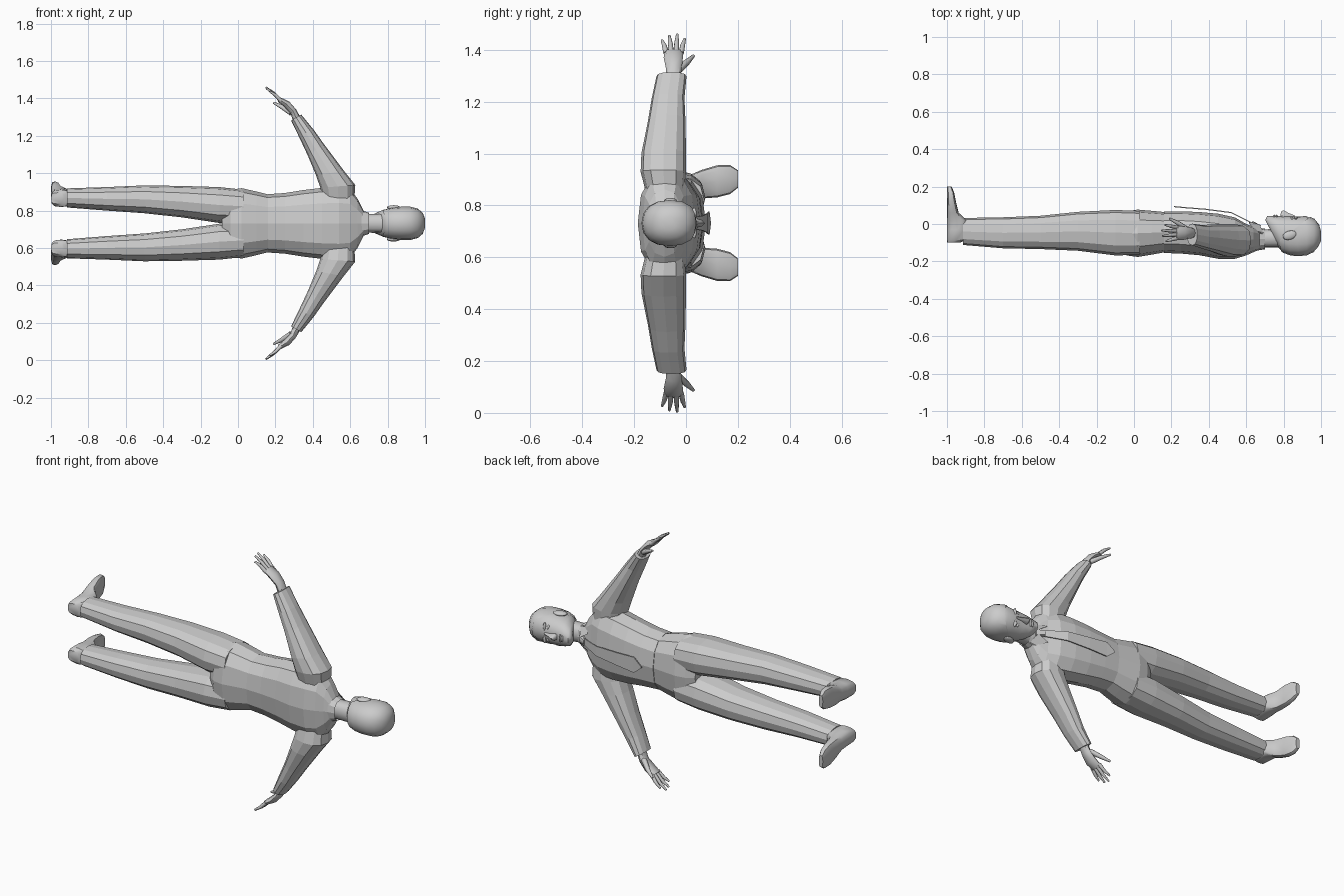
import bpy, bmesh, math
from mathutils import Vector as V

if "Cube" in bpy.data.objects:
    bpy.data.objects.remove(bpy.data.objects["Cube"])

CZ = 0.732  # body mid-line height; "l" below is the sideways distance from it


def finish(name, bm, smooth=None):
    bmesh.ops.recalc_face_normals(bm, faces=bm.faces)
    me = bpy.data.meshes.new(name)
    bm.to_mesh(me)
    bm.free()
    ob = bpy.data.objects.new(name, me)
    bpy.context.collection.objects.link(ob)
    if smooth:
        me.shade_smooth()
        me.set_sharp_from_angle(angle=math.radians(smooth))
    return ob


def ring(c, u, v, n=12, p=2.4):
    """Super-ellipse section about c with half-axes u and v."""
    f = lambda t: math.copysign(abs(t) ** (2 / p), t)
    return [V(c) + V(u) * f(math.cos(math.tau * i / n)) + V(v) * f(math.sin(math.tau * i / n))
            for i in range(n)]


def edge_ring(a, b, y0, y1, s=1, **k):
    """Section between outline points a, b given as (x, l), with depth y0..y1."""
    a, b = V((a[0], 0, CZ + s * a[1])), V((b[0], 0, CZ + s * b[1]))
    return ring((a + b) / 2 + V((0, (y0 + y1) / 2, 0)), (b - a) / 2, (0, (y1 - y0) / 2, 0), **k)


def loft_bm(rings, caps=True):
    bm = bmesh.new()
    rows = [[bm.verts.new(p) for p in r] for r in rings]
    n = len(rows[0])
    for r, q in zip(rows, rows[1:]):
        for i in range(n):
            bm.faces.new((r[i], r[(i + 1) % n], q[(i + 1) % n], q[i]))
    if caps:
        bm.faces.new(rows[0])
        bm.faces.new(rows[-1])
    return bm


def loft(name, rings, smooth=None, caps=True):
    return finish(name, loft_bm(rings, caps), smooth)


def body(name, rows, **k):
    """Symmetric loft along x from rows (x, half width, back y, front y)."""
    return loft(name, [edge_ring((x, -h), (x, h), y0, y1) for x, h, y0, y1 in rows], **k)


def tube(name, pts, radii, s=1, n=8):
    """Tapered round tube through (x, y, l) points."""
    pts = [V((x, y, CZ + s * l)) for x, y, l in pts]
    rs = []
    for i, p in enumerate(pts):
        d = (pts[min(i + 1, len(pts) - 1)] - pts[max(i - 1, 0)]).normalized()
        u = d.cross(V((0, 1, 0.1))).normalized()
        rs.append(ring(p, u * radii[i], d.cross(u) * radii[i], n, 2))
    return loft(name, rs, 50)


def blob(name, loc, size, rot=0):
    bm = bmesh.new()
    bmesh.ops.create_uvsphere(bm, u_segments=12, v_segments=8, radius=1)
    ob = finish(name, bm, 60)
    ob.location, ob.scale = (loc[0], loc[1], CZ + loc[2]), size
    ob.rotation_euler.z = rot
    return ob


# shirt and trouser top
body("shirt", [(.16, .156, -.155, .068), (.25, .162, -.158, .068), (.35, .178, -.167, .064),
               (.45, .19, -.186, .055), (.54, .195, -.186, .035), (.60, .185, -.168, .0),
               (.64, .13, -.15, -.015), (.675, .06, -.135, -.03)])
body("pelvis", [(-.085, .13, -.13, .04), (-.04, .18, -.168, .068), (.02, .188, -.176, .077),
                (.10, .17, -.163, .07), (.175, .151, -.149, .063)])

for s, side in ((1, "left"), (-1, "right")):
    # trouser leg, with inner and outer outline
    legs = [(-.915, .085, .187, -.112, .032), (-.7, .068, .194, -.13, .036),
            (-.5, .054, .203, -.134, .044), (-.3, .032, .2, -.143, .065),
            (-.1, .002, .194, -.168, .075), (.03, .002, .18, -.165, .07)]
    loft("trouser_leg_" + side, [edge_ring((x, a), (x, b), y0, y1, s) for x, a, b, y0, y1 in legs])
    # shoe, sections run from heel to toe with a flat sole at x = -1
    shoe = [(-.1, .134, .03, -.93), (-.085, .134, .046, -.9), (-.03, .136, .049, -.89),
            (.02, .141, .047, -.895), (.06, .15, .055, -.937), (.12, .161, .062, -.952),
            (.17, .168, .056, -.962), (.2, .17, .034, -.975)]
    loft("shoe_" + side, [ring(((top - 1) / 2, y, CZ + s * l), (0, 0, w), ((top + 1) / 2, 0, 0), p=3)
                          for y, l, w, top in shoe], 40)
    # sleeve, from inside the chest to the wrist
    arm = [((.46, .1), (.62, .1), -.15, -.01), ((.44, .19), (.627, .205), -.175, .0),
           ((.418, .255), (.565, .283), -.172, .0), ((.372, .365), (.462, .42), -.147, -.002),
           ((.325, .465), (.405, .5), -.132, -.006), ((.284, .55), (.338, .582), -.114, .002)]
    loft("sleeve_" + side, [edge_ring(a, b, y0, y1, s) for a, b, y0, y1 in arm])
    # hand
    palm = [((.295, .545), (.335, .565), -.075, -.022), ((.28, .59), (.31, .61), -.078, -.016),
            ((.245, .625), (.275, .65), -.086, -.012), ((.213, .65), (.23, .672), -.084, -.012)]
    loft("palm_" + side, [edge_ring(a, b, y0, y1, s, n=8) for a, b, y0, y1 in palm], 50)
    for i, tip in enumerate([(.17, -.092, .705), (.152, -.064, .722), (.148, -.034, .727), (.165, -.005, .71)]):
        base = (.23, -.076 + .019 * i, .655)
        mid = [(a + b) / 2 for a, b in zip(base, tip)]
        mid[2] += .006
        tube(f"finger_{i + 1}_{side}", [base, mid, tip], (.011, .009, .005), s)
    tube("thumb_" + side, [(.285, -.03, .59), (.235, .005, .622), (.19, .029, .645)], (.015, .012, .006), s)
    # ear, eye and brow
    blob("ear_" + side, (.832, -.06, s * .085), (.038, .024, .012), .3)
    blob("eye_" + side, (.845, .028, s * .034), (.008, .009, .014))
    blob("brow_" + side, (.866, .032, s * .035), (.008, .009, .024))
    # collar flap
    loft("collar_flap_" + side, [[V((x, y + dy, CZ + s * l)) for dy in (0, .008) for x, y, l in pts] for pts in
         [((.692, -.055, .055), (.655, -.045, .065)), ((.672, -.01, .012), (.615, .004, .05))]])

# neck and collar
body("neck", [(.65, .055, -.125, -.025), (.70, .05, -.125, -.03), (.79, .052, -.125, -.02)], smooth=50)
body("collar", [(.66, .07, -.142, -.022), (.70, .057, -.135, -.025)], caps=False)

# head: each row has tilted back (x, y), front (x, y) and half width
HEAD = [(.765, -.10, .702, .02, .035), (.775, -.13, .712, .044, .056), (.80, -.15, .755, .042, .073),
        (.84, -.164, .80, .042, .081), (.88, -.167, .86, .04, .085), (.92, -.163, .92, .042, .085),
        (.955, -.147, .96, .024, .075), (.98, -.118, .984, -.005, .054), (.993, -.09, .994, -.04, .025)]


def head_bm(k):
    c = V((.86, -.06, CZ))
    rs = [ring(((xb + xf) / 2, (yb + yf) / 2, CZ), ((xf - xb) / 2, (yf - yb) / 2, 0), (0, 0, h), 16, 2.25)
          for xb, yb, xf, yf, h in HEAD]
    return loft_bm([[c + (p - c) * k for p in r] for r in rs])


finish("head", head_bm(1), 60)

# hair: enlarged head shell cut along the hairline
bm = head_bm(1.045)
for co, no in (((.93, .03, CZ), (-.62, .78, 0)), ((.775, -.1, CZ), (-1, -.25, 0))):
    bmesh.ops.bisect_plane(bm, geom=bm.verts[:] + bm.edges[:] + bm.faces[:], dist=1e-5,
                           plane_co=co, plane_no=no, clear_outer=True)
finish("hair", bm, 60)

# nose and lips
loft("nose", [ring((x, .035, CZ), (0, 0, w), (0, h, 0), 8, 2) for x, w, h in
              [(.782, .012, .016), (.79, .019, .034), (.80, .017, .038), (.83, .009, .022), (.86, .008, .01)]], 50)
blob("upper_lip", (.762, .04, 0), (.006, .01, .022))
blob("lower_lip", (.75, .04, 0), (.007, .01, .018))

# tie: thin strip hanging in front of the chest, with a knot
tie = [(.655, -.012, .016), (.62, .008, .02), (.52, .058, .028), (.38, .076, .036), (.265, .085, .044), (.215, .09, .004)]
loft("tie", [[V((x, y + dy, CZ + l)) for dy, l in ((0, -w), (0, w), (.006, w), (.006, -w))] for x, y, w in tie])
loft("tie_knot", [ring((x, y, CZ), (0, 0, w), (.004, .012, 0), 8, 3) for x, y, w in
                  [(.675, -.02, .022), (.63, .004, .014)]])
